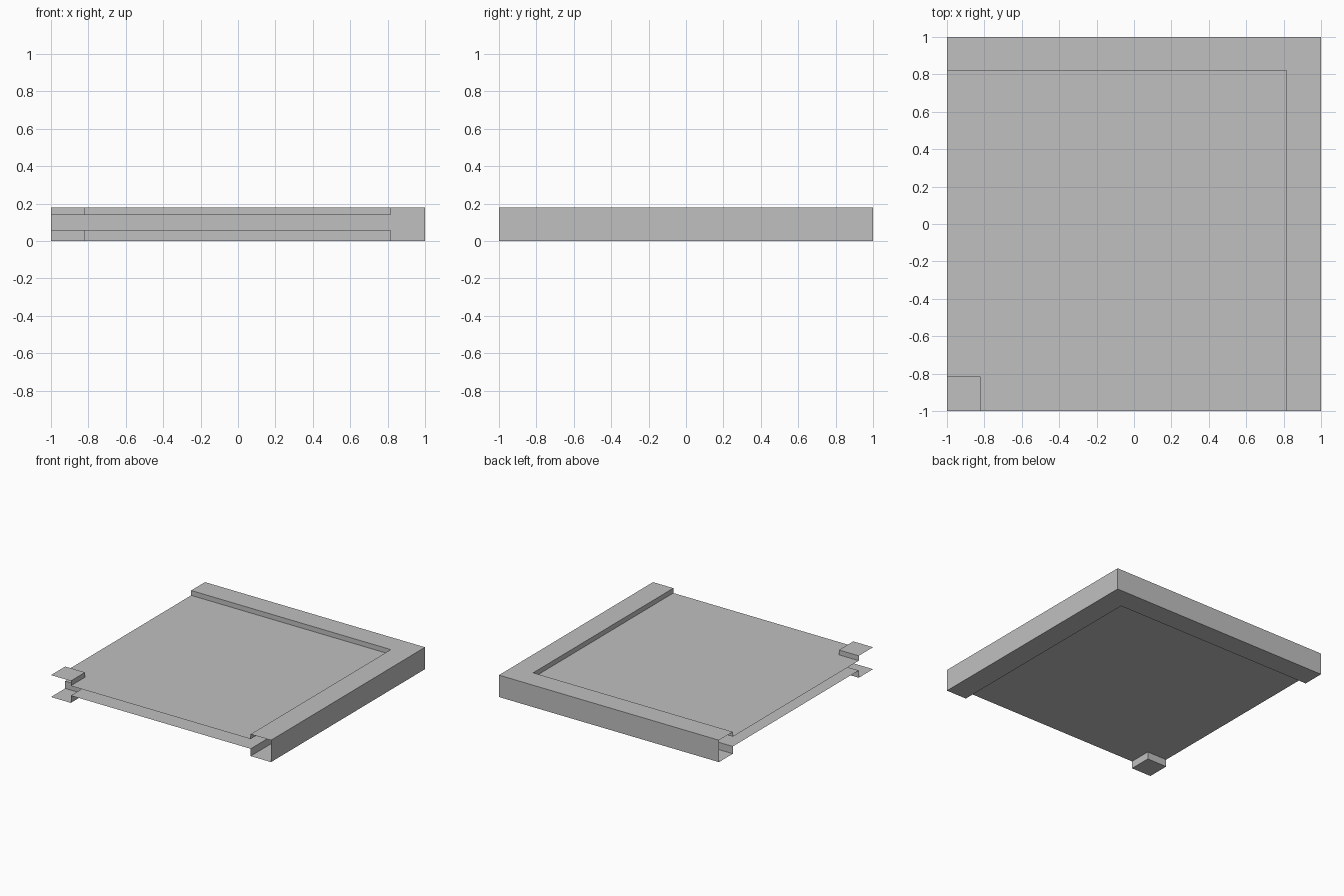
import bpy
import bmesh
from mathutils import Vector

if "Cube" in bpy.data.objects:
    bpy.data.objects.remove(bpy.data.objects["Cube"], do_unlink=True)

CUTS_X = (-1, -0.82, 0.815, 1)   # grid lines of pad, panel and rim
CUTS_Y = (-1, -0.815, 0.82, 1)
HEIGHT = 0.18

grey = bpy.data.materials.new("plain grey")
grey.use_nodes = True
colour = (0.53, 0.53, 0.53, 1)
grey.diffuse_color = colour
grey.node_tree.nodes["Principled BSDF"].inputs["Base Color"].default_value = colour


def raised(i, j):
    """True for the two rim strips and the small corner pad."""
    return i == 2 or j == 2 or (i, j) == (0, 0)


def quad(bm, points, facing):
    face = bm.faces.new([bm.verts.new(p) for p in points])
    face.normal_update()
    if face.normal.dot(Vector(facing)) < 0:
        face.normal_flip()


def finish(bm, name):
    bmesh.ops.remove_doubles(bm, verts=bm.verts, dist=0.0001)
    mesh = bpy.data.meshes.new(name)
    bm.to_mesh(mesh)
    bm.free()
    mesh.materials.append(grey)
    bpy.context.collection.objects.link(bpy.data.objects.new(name, mesh))


def stepped_skin(name, rim_z, panel_z):
    """Thin skin with raised rim and pad, joined to the panel by step walls."""
    bm = bmesh.new()
    up = 1 if rim_z > panel_z else -1
    for i in range(3):
        for j in range(3):
            x0, x1 = CUTS_X[i:i + 2]
            y0, y1 = CUTS_Y[j:j + 2]
            z = rim_z if raised(i, j) else panel_z
            quad(bm, [(x0, y0, z), (x1, y0, z), (x1, y1, z), (x0, y1, z)], (0, 0, up))
            # Step walls towards the next cell in x and in y
            if i < 2 and raised(i, j) != raised(i + 1, j):
                side = 1 if raised(i, j) else -1
                quad(bm, [(x1, y0, rim_z), (x1, y1, rim_z),
                          (x1, y1, panel_z), (x1, y0, panel_z)], (side, 0, 0))
            if j < 2 and raised(i, j) != raised(i, j + 1):
                side = 1 if raised(i, j) else -1
                quad(bm, [(x0, y1, rim_z), (x1, y1, rim_z),
                          (x1, y1, panel_z), (x0, y1, panel_z)], (0, side, 0))
    finish(bm, name)


# Upper and lower skins of the hollow tile
stepped_skin("top_skin", HEIGHT, 0.14)
stepped_skin("bottom_skin", 0, 0.06)

# Outer walls on the two closed sides; the front and right stay open
walls = bmesh.new()
quad(walls, [(1, -1, 0), (1, 1, 0), (1, 1, HEIGHT), (1, -1, HEIGHT)], (1, 0, 0))
quad(walls, [(-1, 1, 0), (1, 1, 0), (1, 1, HEIGHT), (-1, 1, HEIGHT)], (0, 1, 0))
finish(walls, "outer_walls")
